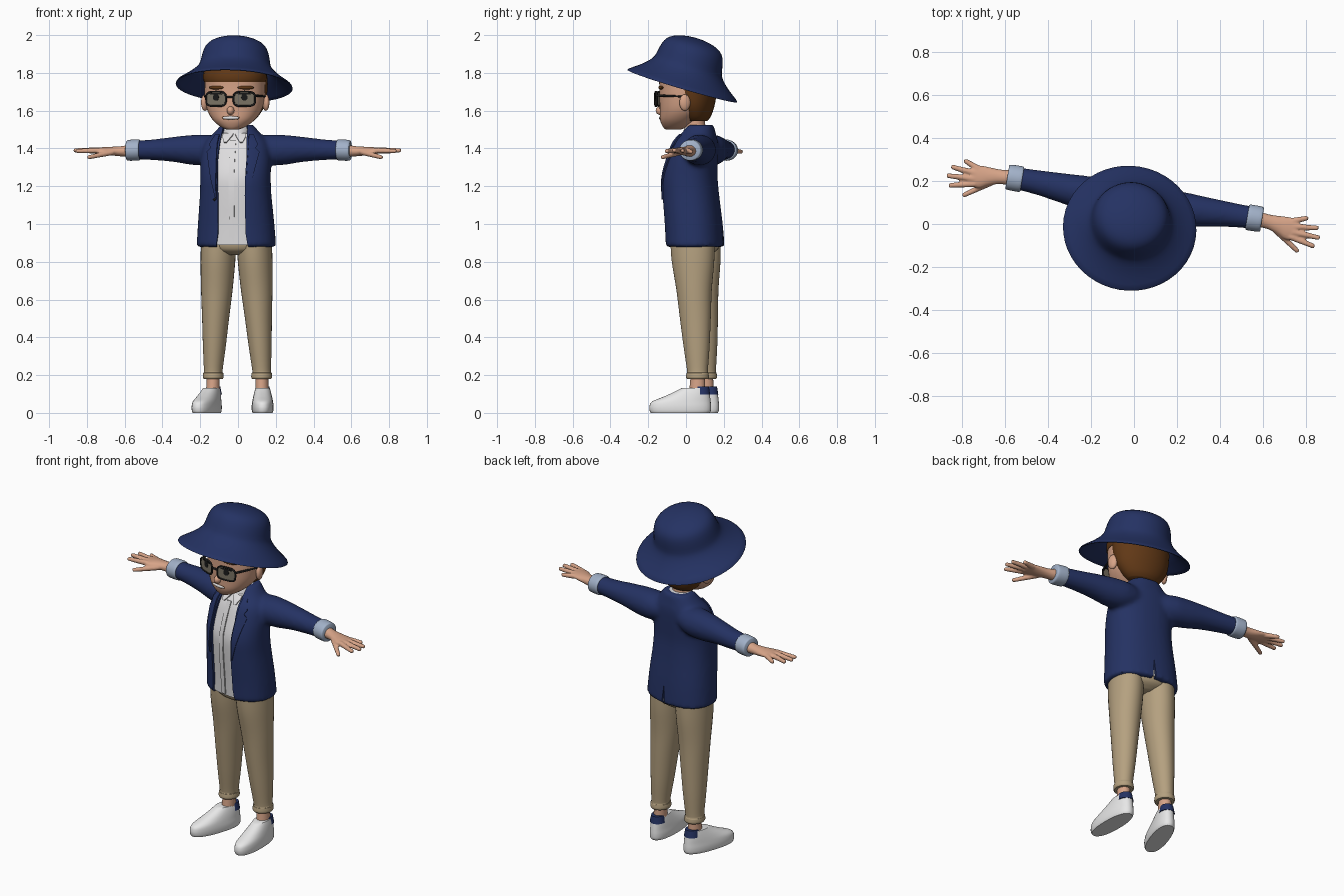
import bpy, bmesh
from math import sin, cos, pi, radians
from mathutils import Matrix, Vector

if "Cube" in bpy.data.objects:
    bpy.data.objects.remove(bpy.data.objects["Cube"])
made = []


def material(name, rgb):
    m = bpy.data.materials.new(name)
    m.use_nodes = True
    m.diffuse_color = (*rgb, 1)
    m.node_tree.nodes["Principled BSDF"].inputs["Base Color"].default_value = (*rgb, 1)
    return m


NAVY = material("navy cloth", (.018, .032, .125))
TAN = material("tan cloth", (.46, .355, .215))
SKIN = material("skin", (.68, .37, .245))
HAIR = material("brown hair", (.12, .04, .008))
WHITE = material("white cloth", (.74, .73, .74))
CUFF = material("pale blue cuff", (.36, .44, .58))
SHOE = material("white leather", (.8, .8, .8))
BLACK = material("black", (.01, .01, .01))
LENS = material("grey lens", (.2, .175, .13))


def finish(name, bm, mat, angle=50):
    bmesh.ops.recalc_face_normals(bm, faces=bm.faces)
    me = bpy.data.meshes.new(name)
    bm.to_mesh(me)
    bm.free()
    me.materials.append(mat)
    me.shade_smooth()
    me.set_sharp_from_angle(angle=radians(angle))
    ob = bpy.data.objects.new(name, me)
    bpy.context.collection.objects.link(ob)
    made.append(ob)
    return ob


def discard(ob):
    made.remove(ob)
    bpy.data.objects.remove(ob)


def bake(ob, angle=40):
    """Replace an object's mesh by its modified result."""
    dg = bpy.context.evaluated_depsgraph_get()
    me = bpy.data.meshes.new_from_object(ob.evaluated_get(dg))
    ob.modifiers.clear()
    ob.data = me
    me.shade_smooth()
    me.set_sharp_from_angle(angle=radians(angle))


def loft(name, rings, mat, axis="Z", n=32, power=2.0, steps=4, place=None):
    """Skin over rings (position, centre1, centre2, radius1, radius2), smoothly interpolated."""
    vs = [Vector(r) for r in rings]
    path = []
    for i in range(len(vs) - 1):
        p0, p1, p2, p3 = vs[max(i - 1, 0)], vs[i], vs[i + 1], vs[min(i + 2, len(vs) - 1)]
        for k in range(steps):
            t = k / steps
            path.append(p1 + (p2 - p0) * (t / 2) + (p0 * 2 - p1 * 5 + p2 * 4 - p3) * (t * t / 2)
                        + (p1 * 3 - p0 - p2 * 3 + p3) * (t ** 3 / 2))
    path.append(vs[-1])
    bm = bmesh.new()
    loops = []
    for t, c1, c2, r1, r2 in path:
        loop = []
        for j in range(n):
            c, s = cos(2 * pi * j / n), sin(2 * pi * j / n)
            a = c1 + r1 * abs(c) ** (2 / power) * (1 if c > 0 else -1)
            b = c2 + r2 * abs(s) ** (2 / power) * (1 if s > 0 else -1)
            loop.append(bm.verts.new((a, b, t) if axis == "Z" else (t, a, b)))
        loops.append(loop)
    for a, b in zip(loops, loops[1:]):
        for j in range(n):
            bm.faces.new((a[j], a[(j + 1) % n], b[(j + 1) % n], b[j]))
    bm.faces.new(loops[0])
    bm.faces.new(loops[-1])
    if place:
        bm.transform(place)
    return finish(name, bm, mat)


def ball(name, at, size, mat, turn=0):
    bm = bmesh.new()
    bmesh.ops.create_uvsphere(bm, u_segments=20, v_segments=12, radius=1)
    bm.transform(Matrix.Translation(at) @ Matrix.Rotation(turn, 4, "Z") @ Matrix.Diagonal((*size, 1)))
    return finish(name, bm, mat)


def rod(name, a, b, r1, r2, mat):
    """Tapered rod with a round tip."""
    a, b = Vector(a), Vector(b)
    d = b - a
    rings = [(0, 0, 0, r1, r1), (d.length - r2, 0, 0, r2, r2),
             (d.length - r2 * .3, 0, 0, r2 * .75, r2 * .75), (d.length, 0, 0, r2 * .2, r2 * .2)]
    turn = d.to_track_quat("Z", "Y").to_matrix().to_4x4()
    return loft(name, rings, mat, n=12, steps=2, place=Matrix.Translation(a) @ turn)


def fuse(name, parts, voxel, mat, smooth):
    """Blend overlapping solids into one skin."""
    bm = bmesh.new()
    for p in parts:
        bm.from_mesh(p.data)
        discard(p)
    ob = finish(name, bm, mat)
    m = ob.modifiers.new("blend", "REMESH")
    m.mode, m.voxel_size = "VOXEL", voxel
    m = ob.modifiers.new("soften", "SMOOTH")
    m.factor, m.iterations = .5, smooth
    bake(ob, 70)
    return ob


def cut(ob, outline, y0, y1):
    """Subtract a prism with an x-z outline."""
    bm = bmesh.new()
    bm.faces.new([bm.verts.new((x, y0, z)) for x, z in outline])
    new = bmesh.ops.extrude_face_region(bm, geom=bm.faces[:])["geom"]
    bmesh.ops.translate(bm, vec=(0, y1 - y0, 0), verts=[v for v in new if isinstance(v, bmesh.types.BMVert)])
    tool = finish("cutter", bm, ob.data.materials[0])
    tool.hide_render = True
    m = ob.modifiers.new("cut", "BOOLEAN")
    m.operation, m.object, m.solver = "DIFFERENCE", tool, "EXACT"
    bake(ob)
    discard(tool)


def drape(name, rows, target, mat, lift=.004, side=1):
    """Thin plate, rows of (z, x0, x1), projected on to the front of a target."""
    bm = bmesh.new()
    fine = [[a + (b - a) * k / 6 for a, b in zip(p, q)] for p, q in zip(rows, rows[1:]) for k in range(6)]
    grid = [[bm.verts.new((side * (x0 + (x1 - x0) * j / 4), -.5, z)) for j in range(5)]
            for z, x0, x1 in fine + [rows[-1]]]
    for a, b in zip(grid, grid[1:]):
        for j in range(4):
            bm.faces.new((a[j], a[j + 1], b[j + 1], b[j]))
    ob = finish(name, bm, mat)
    m = ob.modifiers.new("project", "SHRINKWRAP")
    m.target, m.wrap_method, m.wrap_mode = target, "PROJECT", "ABOVE_SURFACE"
    m.use_project_y, m.use_positive_direction, m.use_negative_direction = True, True, False
    m.offset = lift
    bake(ob)
    bm = bmesh.new()
    bm.from_mesh(ob.data)
    bmesh.ops.delete(bm, geom=[v for v in bm.verts if v.co.y < -.4], context="VERTS")
    bm.to_mesh(ob.data)
    bm.free()
    m = ob.modifiers.new("thickness", "SOLIDIFY")
    m.thickness, m.offset = .007, 0
    bake(ob)
    return ob


# jacket and shirt
torso = [(.878, 0, -.052, .211, .152), (1.0, 0, -.06, .203, .15), (1.15, 0, -.075, .19, .147),
         (1.25, 0, -.08, .187, .143), (1.35, 0, -.065, .187, .13), (1.43, 0, -.05, .17, .115),
         (1.48, 0, -.035, .125, .09), (1.525, 0, -.025, .085, .07)]
sleeve = [(.06, 0, 1.395, .06, .06), (.15, 0, 1.392, .085, .08), (.24, .005, 1.392, .08, .08),
          (.35, .012, 1.395, .068, .066), (.46, .018, 1.393, .057, .055), (.56, .02, 1.392, .051, .049)]
parts = [loft("body", torso, NAVY, power=2.3)]
for s in (1, -1):
    parts.append(loft("sleeve", sleeve, NAVY, "X", place=Matrix.Diagonal((s, 1, 1, 1))))
jacket = fuse("jacket", parts, .012, NAVY, 6)
opening = [(.09, .85), (.074, .95), (.072, 1.15), (.077, 1.35), (.062, 1.56)]
cut(jacket, opening + [(-x, z) for x, z in reversed(opening)], -.5, -.07)
cut(jacket, [(-.012, .85), (.012, .85), (0, .99)], .065, .25)
shirt = loft("shirt", [(z + (.012 if z < .9 else 0), x, y, a - .016, b - .014) for z, x, y, a, b in torso[:-1]],
             WHITE, power=2.3)
drape("shirt_placket", [(.9, -.014, .014), (1.44, -.014, .014)], shirt, WHITE)
loft("shirt_collar", [(1.44, 0, -.05, .075, .08), (1.49, 0, -.045, .07, .07), (1.525, 0, -.04, .062, .06)], WHITE)
for s in (1, -1):
    drape("lapel", [(1.13, .08, .083), (1.25, .081, .112), (1.38, .083, .138), (1.40, .083, .118),
                    (1.42, .083, .128), (1.47, .078, .1)], jacket, NAVY, side=s)
    drape("collar_flap", [(1.43, .035, .05), (1.46, .012, .062), (1.475, .004, .06)], shirt, WHITE, side=s)
ball("jacket_button", (-.09, -.2, 1.13), (.01, .012, .01), BLACK)

# trousers, ankles and shoes
loft("trouser_seat", [(.835, 0, -.05, .06, .07), (.87, 0, -.05, .17, .12), (.95, 0, -.05, .18, .125)], TAN)
leg = [(.18, .13, -.018, .05, .056), (.19, .13, -.018, .055, .061), (.212, .13, -.018, .053, .058),
       (.222, .13, -.018, .049, .055), (.35, .123, -.024, .06, .069), (.5, .115, -.032, .071, .082),
       (.65, .107, -.04, .083, .094), (.8, .1, -.047, .091, .113), (.9, .096, -.05, .092, .118)]
shoe = [(0, 0, 0, .053, .156), (.012, 0, 0, .057, .162), (.035, 0, 0, .058, .163), (.06, 0, .006, .055, .155),
        (.085, 0, .034, .05, .124), (.11, 0, .06, .044, .094), (.132, 0, .076, .038, .068)]
for s in (1, -1):
    flip = Matrix.Diagonal((s, 1, 1, 1))
    foot = flip @ Matrix.Translation((.15, -.107, 0)) @ Matrix.Rotation(radians(9.5), 4, "Z")
    loft("trouser_leg", leg, TAN, place=flip)
    loft("ankle", [(.08, .133, -.02, .036, .045), (.2, .13, -.016, .034, .038)], SKIN, place=flip)
    loft("shoe", shoe, SHOE, power=2.3, place=foot)
    loft("shoe_lining", [(.098, 0, .115, .043, .043), (.14, 0, .11, .035, .042)], NAVY, place=foot)

# cuffs and hands
hand = [(.57, .02, 1.388, .036, .034), (.63, .015, 1.385, .034, .027), (.68, .008, 1.386, .042, .023),
        (.72, 0, 1.388, .052, .019), (.76, -.002, 1.388, .05, .015), (.77, -.002, 1.388, .04, .01)]
fingers = [((.74, .036, 1.387), (.812, .064, 1.382)), ((.75, .012, 1.39), (.866, .024, 1.388)),
           ((.75, -.014, 1.391), (.88, -.02, 1.39)), ((.74, -.036, 1.389), (.862, -.064, 1.386)),
           ((.67, -.018, 1.38), (.79, -.1, 1.352))]
for s in (1, -1):
    flip = Matrix.Diagonal((s, 1, 1, 1))
    loft("sleeve_cuff", [(.53, .02, 1.392, .056, .052), (.54, .02, 1.392, .06, .056), (.59, .02, 1.39, .059, .055),
                         (.6, .02, 1.39, .053, .05)], CUFF, "X", place=flip)
    parts = [loft("palm", hand, SKIN, "X", place=flip)]
    for a, b in fingers:
        parts.append(rod("finger", flip @ Vector(a), flip @ Vector(b), .0155, .0115, SKIN))
    fuse("hand", parts, .0055, SKIN, 3)

# head, neck and hair
skull = [(1.5, 0, -.17, .03, .04), (1.515, 0, -.158, .066, .066), (1.55, 0, -.138, .11, .1),
         (1.6, 0, -.113, .143, .126), (1.66, 0, -.102, .157, .139), (1.72, 0, -.098, .161, .143),
         (1.8, 0, -.095, .16, .145), (1.88, 0, -.09, .135, .12)]
loft("head", skull, SKIN, power=2.15)
loft("neck", [(1.44, 0, -.045, .056, .056), (1.58, 0, -.06, .055, .055)], SKIN)
loft("hair_back", [(1.545, 0, -.04, .085, .05), (1.57, 0, -.04, .115, .07), (1.62, 0, -.045, .148, .092),
                   (1.68, 0, -.05, .163, .108), (1.76, 0, -.055, .168, .115), (1.84, 0, -.06, .155, .11)], HAIR)
loft("hair_fringe", [(1.752, 0, -.097, .164, .147), (1.77, 0, -.097, .168, .151), (1.8, 0, -.095, .167, .15),
                     (1.86, 0, -.09, .15, .135)], HAIR, power=2.15)
ball("nose", (0, -.238, 1.6), (.02, .026, .023), SKIN)
ball("lips", (0, -.229, 1.562), (.05, .013, .014), HAIR)
ball("teeth", (0, -.233, 1.562), (.046, .012, .01), WHITE)

# ears, brows and glasses
for s in (1, -1):
    ball("ear", (s * .163, -.08, 1.643), (.018, .03, .044), SKIN, s * .4)
    ball("brow", (s * .078, -.222, 1.722), (.046, .014, .01), HAIR, s * .3)
    turn = Matrix.Translation((s * .076, -.25, 1.662)) @ Matrix.Rotation(s * radians(14), 4, "Z")
    face = turn @ Matrix.Rotation(radians(90), 4, "X")
    loft("lens", [(-.002, 0, 0, .055, .036), (.002, 0, 0, .055, .036)], LENS, power=3.5, steps=1, place=face)
    loft("iris", [(.002, 0, .008, .017, .017), (.004, 0, .008, .017, .017)], BLACK, steps=1, place=face)
    loft("upper_lash", [(.002, 0, .027, .038, .005), (.004, 0, .027, .038, .005)], BLACK, steps=1, place=face)
    cu = bpy.data.curves.new("glasses_rim", "CURVE")
    cu.dimensions, cu.bevel_depth, cu.bevel_resolution = "3D", .0055, 2
    sp = cu.splines.new("POLY")
    sp.points.add(31)
    for j, p in enumerate(sp.points):
        c, q = cos(pi * j / 16), sin(pi * j / 16)
        x, z = [h * abs(v) ** .57 * (1 if v > 0 else -1) for h, v in ((.057, c), (.038, q))]
        p.co = (*(turn @ Vector((x, 0, z))), 1)
    sp.use_cyclic_u = True
    cu.materials.append(BLACK)
    rim = bpy.data.objects.new("glasses_rim", cu)
    bpy.context.collection.objects.link(rim)
    made.append(rim)
    rod("glasses_temple", (s * .132, -.236, 1.68), (s * .166, -.075, 1.675), .006, .005, BLACK)
rod("glasses_bridge", (-.024, -.262, 1.672), (.024, -.262, 1.672), .006, .006, BLACK)

# bucket hat: outer surface out to the brim edge, then back up the inside
outer = [(.004, .26), (.05, .257), (.1, .246), (.14, .228), (.165, .2), (.178, .16), (.186, .12), (.197, .095),
         (.222, .067), (.262, .034), (.306, .003), (.304, -.006)]
inner = [(.262, .02), (.215, .052), (.182, .09), (.176, .13), (.165, .18), (.12, .22), (.004, .24)]
tilt = Matrix.Translation((0, -.12, 1.735)) @ Matrix.Rotation(radians(-16.7), 4, "X")
loft("bucket_hat", [(z, 0, 0, r, r * .975) for r, z in outer + inner], NAVY, n=48, steps=2, place=tilt)

# turn the whole figure slightly to its right
stance = Matrix.Translation((0, .1, 0)) @ Matrix.Rotation(radians(-9.5), 4, "Z")
for ob in made:
    ob.matrix_world = stance
